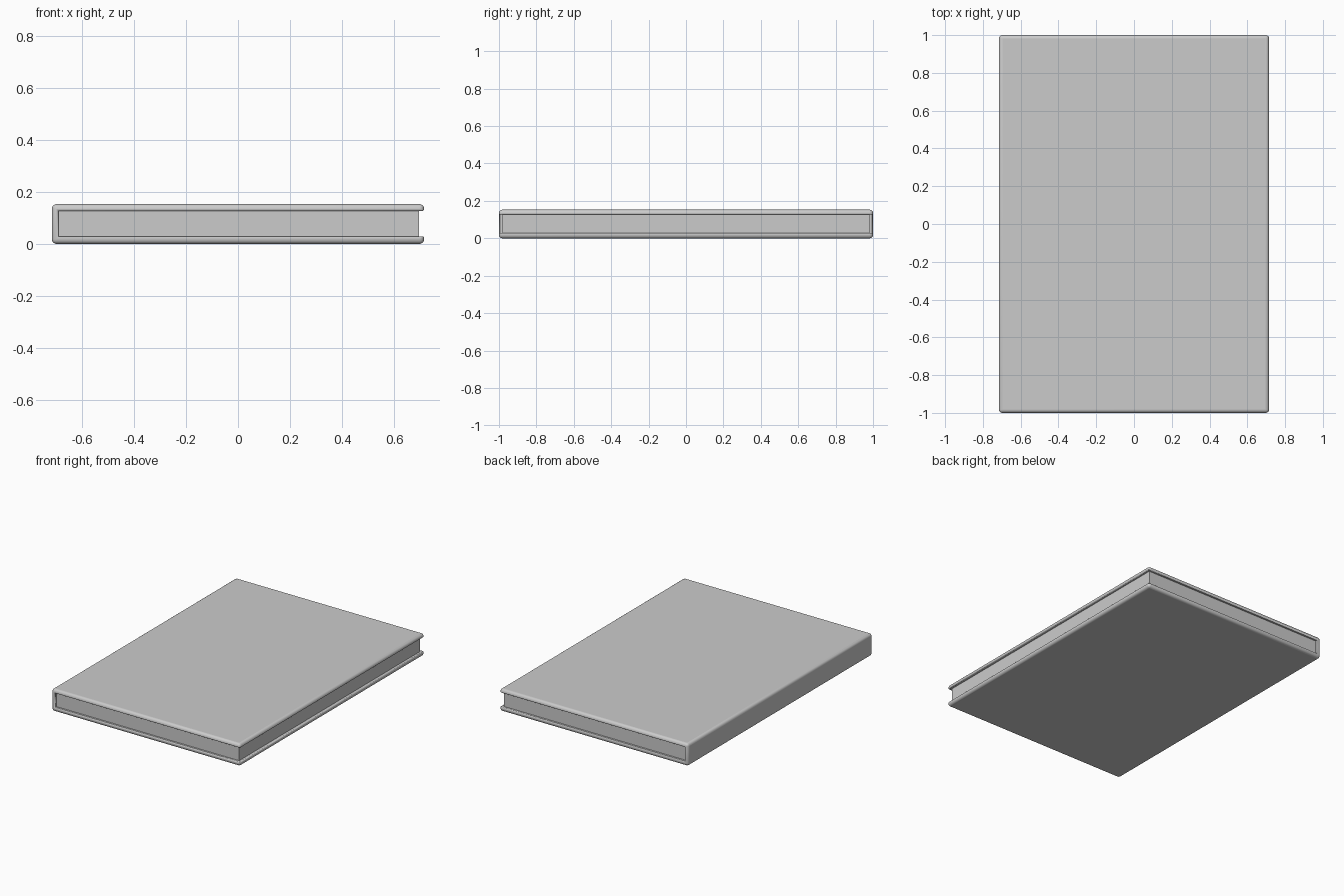
import bpy, bmesh

if "Cube" in bpy.data.objects:
    bpy.data.objects.remove(bpy.data.objects["Cube"])

X, Y, H = 0.715, 1.0, 0.153          # outer half width, half length, height
LOW, HIGH, SPINE = 0.029, 0.127, -0.69  # inner faces of the boards and spine


def finish(name, bm, width, segments):
    bmesh.ops.recalc_face_normals(bm, faces=bm.faces)
    mesh = bpy.data.meshes.new(name)
    bm.to_mesh(mesh)
    bm.free()
    obj = bpy.data.objects.new(name, mesh)
    bpy.context.collection.objects.link(obj)
    if width:
        mod = obj.modifiers.new("rounded_edges", 'BEVEL')
        mod.limit_method = 'WEIGHT'
        mod.width = width
        mod.segments = segments
    bpy.ops.object.select_all(action='DESELECT')
    obj.select_set(True)
    bpy.context.view_layer.objects.active = obj
    bpy.ops.object.shade_smooth_by_angle()
    return obj


# Cover: C-shaped profile (two boards and the spine) extruded along y
profile = [(-X, 0), (X, 0), (X, LOW), (SPINE, LOW),
           (SPINE, HIGH), (X, HIGH), (X, H), (-X, H)]
bm = bmesh.new()
face = bm.faces.new([bm.verts.new((x, -Y, z)) for x, z in profile])
ext = bmesh.ops.extrude_face_region(bm, geom=[face], use_keep_orig=True)
for v in ext["geom"]:
    if isinstance(v, bmesh.types.BMVert):
        v.co.y = Y


def sides(v):
    limits = ((0, -X), (0, X), (1, -Y), (1, Y), (2, 0), (2, H))
    return {i for i, (axis, val) in enumerate(limits) if abs(v.co[axis] - val) < 1e-5}


# Outer edges get a full round, inner rims a small one, the inside none
weight = bm.edges.layers.float.new("bevel_weight_edge")
for e in bm.edges:
    shared = len(sides(e.verts[0]) & sides(e.verts[1]))
    e[weight] = (0, 0.38, 1, 1)[shared]
finish("cover", bm, 0.018, 4)

# Page block, slightly recessed from the cover on three sides
bm = bmesh.new()
bmesh.ops.create_cube(bm, size=1)
x0, x1, half = SPINE - 0.005, 0.695, 0.98
z0, z1 = LOW - 0.005, HIGH + 0.005
for v in bm.verts:
    v.co = ((x0 + x1) / 2 + v.co.x * (x1 - x0), v.co.y * 2 * half,
            (z0 + z1) / 2 + v.co.z * (z1 - z0))
finish("pages", bm, 0, 1)
